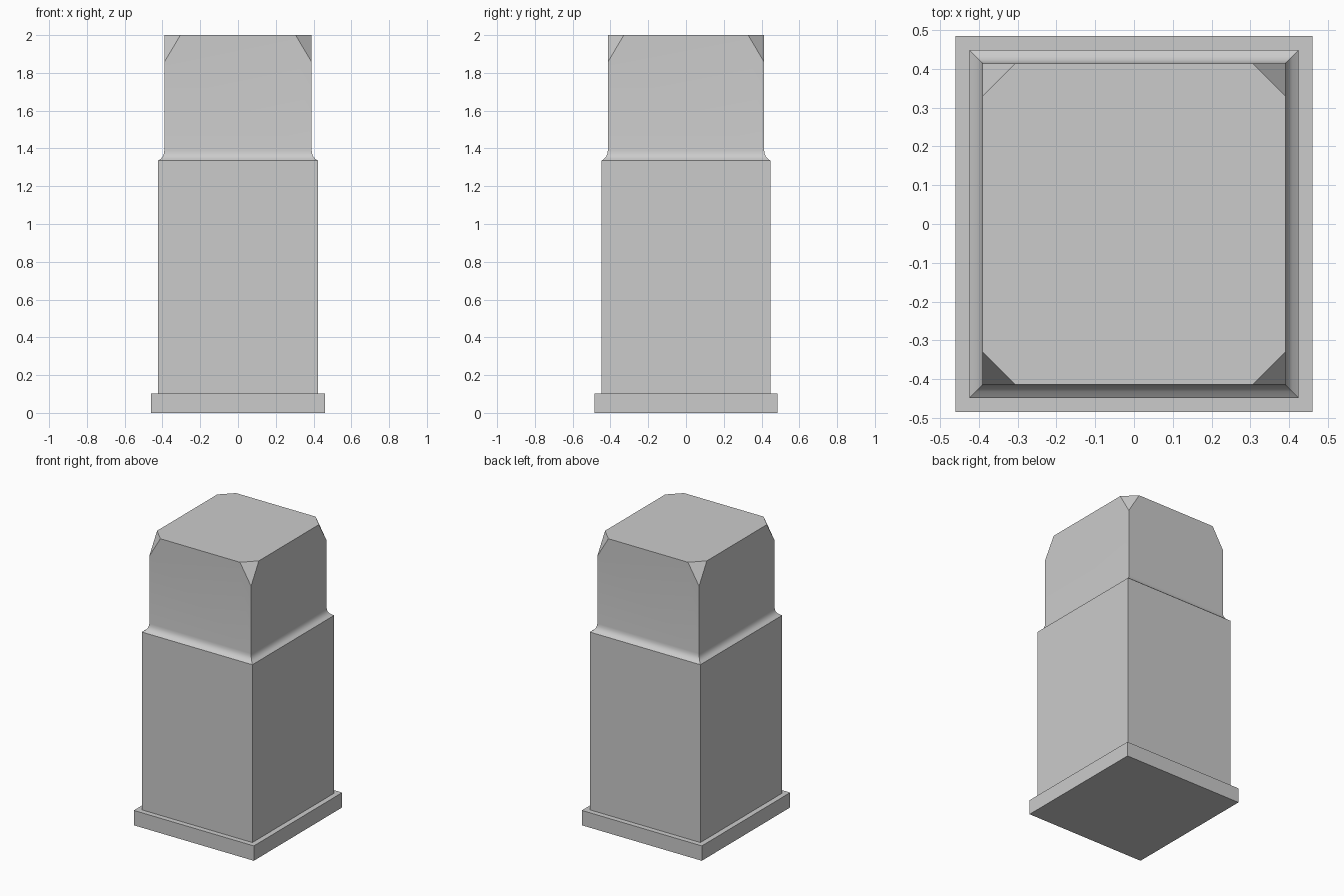
import bpy, bmesh, math
from mathutils import Vector

if "Cube" in bpy.data.objects:
    bpy.data.objects.remove(bpy.data.objects["Cube"])

# Half-size of the upper block; every other section is this plus an offset
HX, HY, H = 0.39, 0.414, 2.0
CUT, DROP = 0.085, 0.143          # corner chamfer: sideways and downward

# Profile (offset, z): plinth, shaft, concave shoulder, upper block
profile = [(0.07, 0), (0.07, 0.103), (0.034, 0.103), (0.034, 1.335),
           (0.018, 1.346), (0.008, 1.358), (0.002, 1.373), (0, 1.39), (0, H)]

bm = bmesh.new()
rings = [[bm.verts.new((sx * (HX + o), sy * (HY + o), z))
          for sx, sy in ((-1, -1), (1, -1), (1, 1), (-1, 1))]
         for o, z in profile]
for low, high in zip(rings, rings[1:]):
    for i in range(4):
        j = (i + 1) % 4
        bm.faces.new((low[i], low[j], high[j], high[i]))
bm.faces.new(rings[0][::-1])
bm.faces.new(rings[-1])

# Slice off the four top corners (plane only meets the upper block) and cap them
for sx in (-1, 1):
    for sy in (-1, 1):
        normal = Vector((sx / CUT, sy / CUT, 1 / DROP))
        point = Vector((sx * (HX - CUT), sy * HY, H))
        tip = min(bm.verts, key=lambda v: (v.co - Vector((sx * HX, sy * HY, H))).length)
        faces = list(tip.link_faces)
        geom = list({g for f in faces for g in (*f.verts, *f.edges)}) + faces
        cut = bmesh.ops.bisect_plane(bm, geom=geom, plane_co=point,
                                     plane_no=normal, clear_outer=True)
        edges = [g for g in cut["geom_cut"] if isinstance(g, bmesh.types.BMEdge)]
        bmesh.ops.holes_fill(bm, edges=edges, sides=0)

bmesh.ops.recalc_face_normals(bm, faces=bm.faces)
mesh = bpy.data.meshes.new("pillar")
bm.to_mesh(mesh)
bm.free()
pillar = bpy.data.objects.new("pillar", mesh)
bpy.context.collection.objects.link(pillar)

# Smooth only the concave shoulder
bpy.context.view_layer.objects.active = pillar
pillar.select_set(True)
bpy.ops.object.shade_smooth_by_angle(angle=math.radians(30))
